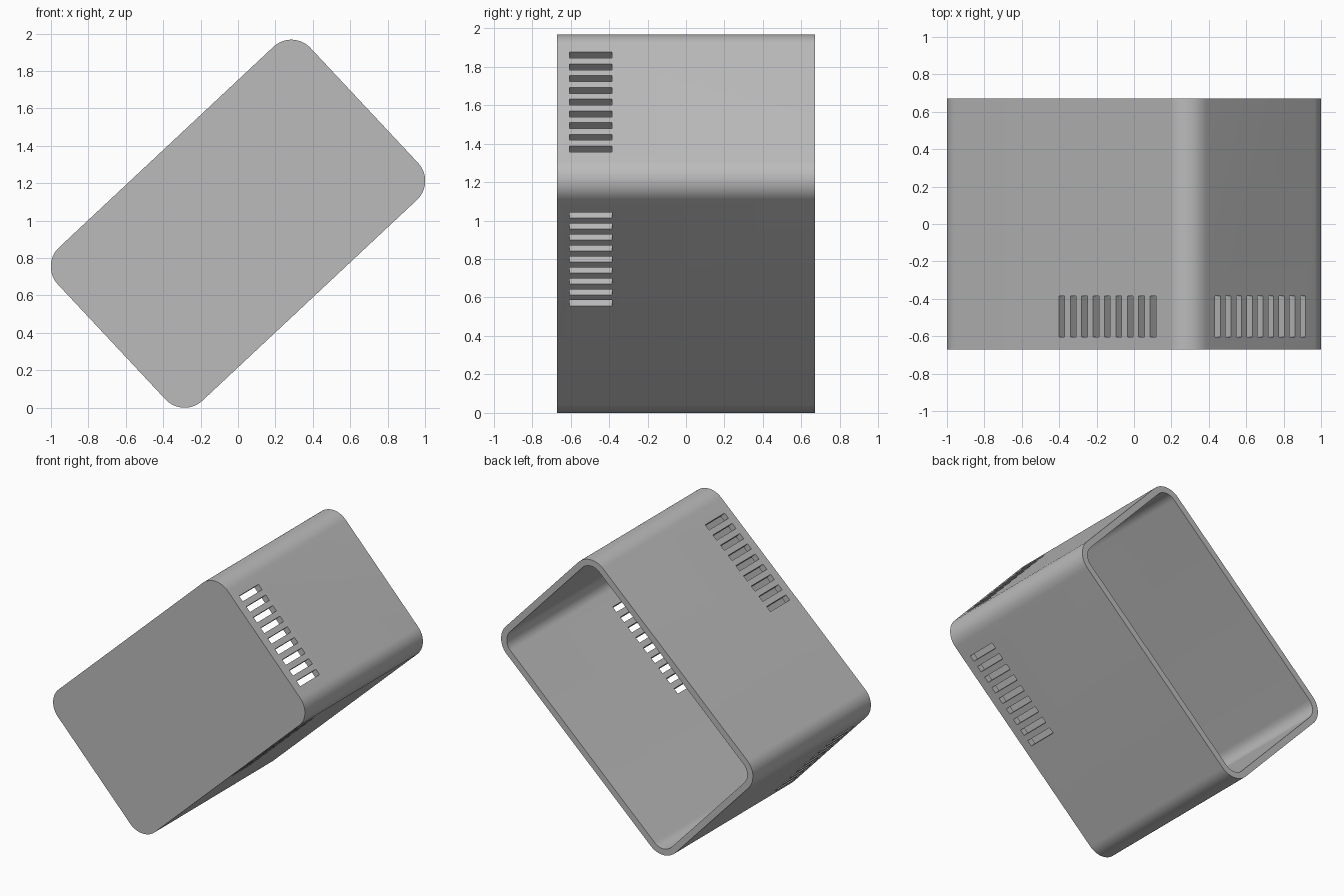
import bpy, bmesh
from math import radians, sin, cos, pi
from mathutils import Matrix, Vector

TILT = radians(43.1)
HALF_L, HALF_W, HALF_D = 0.925, 0.561, 0.67   # outer half sizes before tilting
RADIUS, WALL = 0.14, 0.045
SLOT_W, SLOT_L, PITCH, COUNT = 0.042, 0.22, 0.0835, 9
SLOT_Y, SLOT_SHIFT = -0.495, 0.33

cube = bpy.data.objects.get("Cube")
if cube:
    bpy.data.objects.remove(cube)

grey = bpy.data.materials.new("plain grey")
grey.use_nodes = True
colour = (0.5, 0.5, 0.5, 1)
grey.diffuse_color = colour
grey.node_tree.nodes["Principled BSDF"].inputs["Base Color"].default_value = colour


def make_object(name, bm):
    bmesh.ops.recalc_face_normals(bm, faces=bm.faces)
    mesh = bpy.data.meshes.new(name)
    bm.to_mesh(mesh)
    bm.free()
    mesh.materials.append(grey)
    obj = bpy.data.objects.new(name, mesh)
    bpy.context.collection.objects.link(obj)
    return obj


def rounded_prism(name, inset, y0, y1, steps=16):
    """Rounded rectangle in the xz plane, extruded along y."""
    bm = bmesh.new()
    r = RADIUS - inset
    ring = []
    for k, (sx, sz) in enumerate([(1, 1), (-1, 1), (-1, -1), (1, -1)]):
        for i in range(steps + 1):
            a = pi / 2 * (k + i / steps)
            ring.append(bm.verts.new((sx * (HALF_L - RADIUS) + r * cos(a), y0,
                                      sz * (HALF_W - RADIUS) + r * sin(a))))
    face = bm.faces.new(ring)
    new = bmesh.ops.extrude_face_region(bm, geom=[face])["geom"]
    moved = [v for v in new if isinstance(v, bmesh.types.BMVert)]
    bmesh.ops.translate(bm, vec=(0, y1 - y0, 0), verts=moved)
    return make_object(name, bm)


def slot_boxes(name):
    """Rows of vent slots through all four side walls."""
    bm = bmesh.new()
    depth = WALL * 4
    for i in range(COUNT):
        d = (i - (COUNT - 1) / 2) * PITCH
        for s in (-1, 1):
            for pos, size in (
                    ((SLOT_SHIFT + d, SLOT_Y, s * HALF_W), (SLOT_W, SLOT_L, depth)),
                    ((s * HALF_L, SLOT_Y, d), (depth, SLOT_L, SLOT_W))):
                bmesh.ops.create_cube(bm, size=1, matrix=Matrix.Translation(pos)
                                      @ Matrix.Diagonal((*size, 1)))
    return make_object(name, bm)


# Open-backed housing: outer prism minus the cavity and the slots
housing = rounded_prism("housing", 0, -HALF_D, HALF_D)
cutters = [rounded_prism("cavity_cutter", WALL, -HALF_D + WALL, HALF_D + 0.2),
           slot_boxes("slot_cutter")]
bpy.context.view_layer.objects.active = housing
housing.select_set(True)
for cutter in cutters:
    cutter.hide_render = True
    mod = housing.modifiers.new(cutter.name, "BOOLEAN")
    mod.operation, mod.solver, mod.object = "DIFFERENCE", "EXACT", cutter
    bpy.ops.object.modifier_apply(modifier=mod.name)
    bpy.data.objects.remove(cutter)

# Tilt the housing and stand it on the ground
housing.data.transform(Matrix.Rotation(-TILT, 4, "Y"))
low = min(v.co.z for v in housing.data.vertices)
housing.data.transform(Matrix.Translation(Vector((0, 0, -low))))
bpy.ops.object.select_all(action="DESELECT")
housing.select_set(True)
bpy.ops.object.shade_smooth_by_angle(angle=radians(30))
